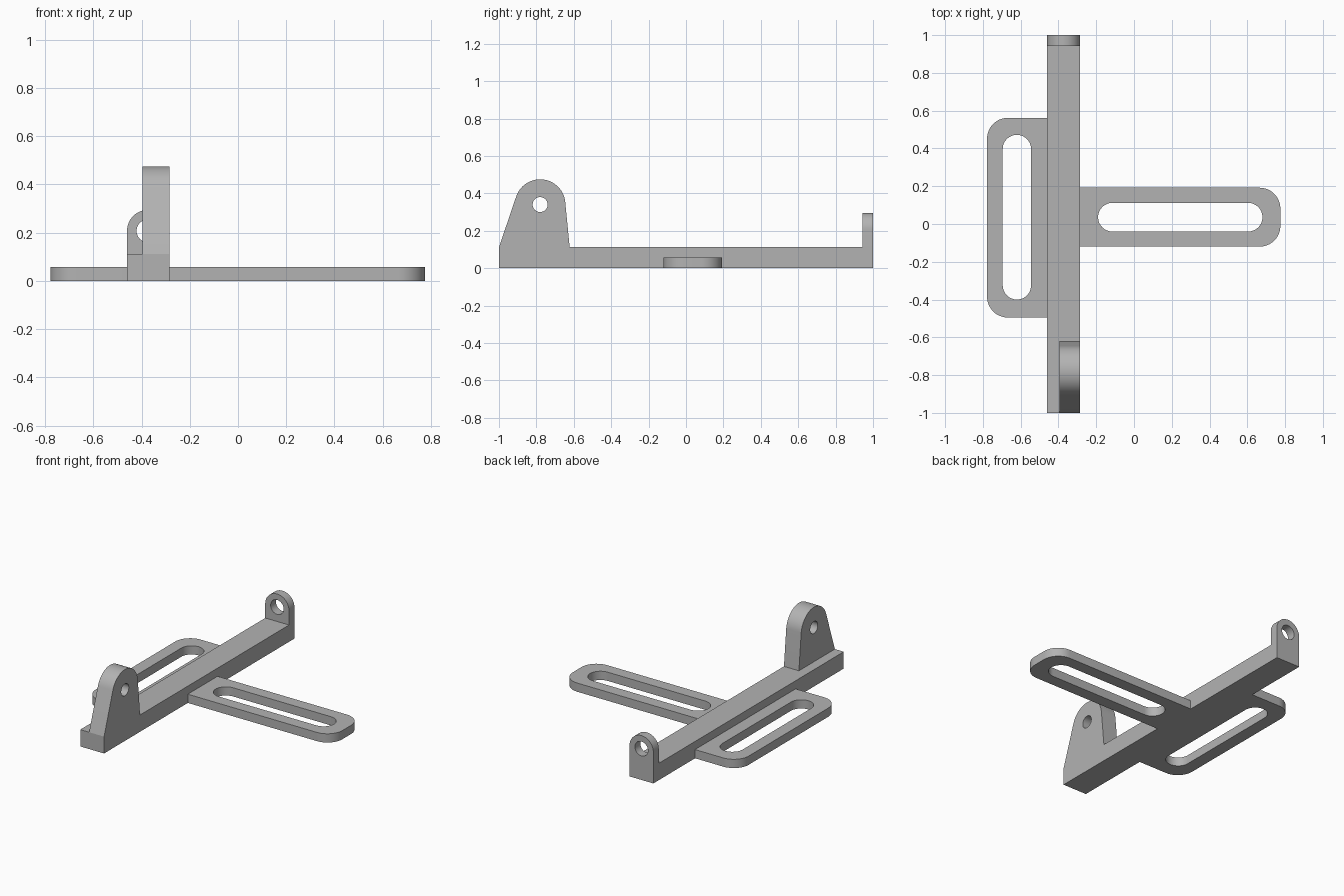
import bpy
import bmesh
from math import pi, sin, cos, atan2, acos, hypot, radians
from mathutils import Vector

cube = bpy.data.objects.get("Cube")
if cube:
    bpy.data.objects.remove(cube, do_unlink=True)

grey = bpy.data.materials.new("plain grey")
grey.use_nodes = True
colour = (0.45, 0.45, 0.45, 1)
grey.diffuse_color = colour
grey.node_tree.nodes["Principled BSDF"].inputs["Base Color"].default_value = colour


def arc(cx, cy, r, start, end, steps=12):
    return [(cx + r * cos(start + (end - start) * i / steps),
             cy + r * sin(start + (end - start) * i / steps))
            for i in range(steps + 1)]


def circle(cx, cy, r):
    return arc(cx, cy, r, 0, 2 * pi, 40)[:-1]


def slot(x0, x1, y0, y1):
    """Round-ended slot along the longer side."""
    r = min(x1 - x0, y1 - y0) / 2
    if x1 - x0 > y1 - y0:
        cy = (y0 + y1) / 2
        return arc(x1 - r, cy, r, -pi / 2, pi / 2, 24) + arc(x0 + r, cy, r, pi / 2, 3 * pi / 2, 24)
    cx = (x0 + x1) / 2
    return arc(cx, y1 - r, r, 0, pi, 24) + arc(cx, y0 + r, r, pi, 2 * pi, 24)


def prism(name, loops, axis, low, high):
    """Fill the outline minus its holes and extrude it along an axis."""
    def place(u, v):
        return {"x": (low, u, v), "y": (u, low, v), "z": (u, v, low)}[axis]
    bm = bmesh.new()
    edges = []
    for loop in loops:
        verts = [bm.verts.new(place(*p)) for p in loop]
        edges += [bm.edges.new((a, b)) for a, b in zip(verts, verts[1:] + verts[:1])]
    bmesh.ops.triangle_fill(bm, edges=edges, use_beauty=True)
    result = bmesh.ops.extrude_face_region(bm, geom=bm.faces[:])
    moved = [g for g in result["geom"] if isinstance(g, bmesh.types.BMVert)]
    shift = Vector([high - low if a == axis else 0 for a in "xyz"])
    bmesh.ops.translate(bm, verts=moved, vec=shift)
    bmesh.ops.recalc_face_normals(bm, faces=bm.faces[:])
    mesh = bpy.data.meshes.new(name)
    bm.to_mesh(mesh)
    bm.free()
    mesh.materials.append(grey)
    obj = bpy.data.objects.new(name, mesh)
    bpy.context.collection.objects.link(obj)
    bpy.ops.object.select_all(action="DESELECT")
    obj.select_set(True)
    bpy.context.view_layer.objects.active = obj
    bpy.ops.object.shade_smooth_by_angle(angle=radians(30))


LEFT, RIGHT, TOP, THICK = -0.46, -0.285, 0.112, 0.058
MID = (LEFT + RIGHT) / 2
CORNER = 0.11

# Main bar
prism("main_bar", [[(LEFT, -1), (RIGHT, -1), (RIGHT, 1), (LEFT, 1)]], "z", 0, TOP)

# Slotted side plates
x0, y0, y1 = -0.778, -0.495, 0.562
outline = [(LEFT, y0), (LEFT, y1)]
outline += arc(x0 + CORNER, y1 - CORNER, CORNER, pi / 2, pi)
outline += arc(x0 + CORNER, y0 + CORNER, CORNER, pi, 3 * pi / 2)
prism("right_slotted_plate", [outline, slot(-0.695, -0.545, -0.4, 0.472)], "z", 0, THICK)

x1, y0, y1 = 0.775, -0.12, 0.192
outline = [(RIGHT, y1), (RIGHT, y0)]
outline += arc(x1 - CORNER, y0 + CORNER, CORNER, -pi / 2, 0)
outline += arc(x1 - CORNER, y1 - CORNER, CORNER, 0, pi / 2)
prism("left_slotted_plate", [outline, slot(-0.19, 0.68, -0.04, 0.112)], "z", 0, THICK)

# Tapered front lug, its sides tangent to the rounded top
cy, cz, r = -0.78, 0.34, 0.135
back, front = (-0.622, TOP), (-1, TOP)


def tangent(p, side):
    dy, dz = p[0] - cy, p[1] - cz
    return atan2(dz, dy) + side * acos(r / hypot(dy, dz))


outline = [front, back]
outline += arc(cy, cz, r, tangent(back, 1), tangent(front, -1) + 2 * pi, 28)
prism("front_lug", [outline, circle(cy, cz, 0.04)], "x", -0.395, RIGHT)

# Round-topped rear tab
r = (RIGHT - LEFT) / 2
cz = 0.295 - r
outline = [(LEFT, TOP), (RIGHT, TOP)] + arc(MID, cz, r, 0, pi, 28)
prism("rear_tab", [outline, circle(MID, cz, 0.048)], "y", 0.943, 1)
